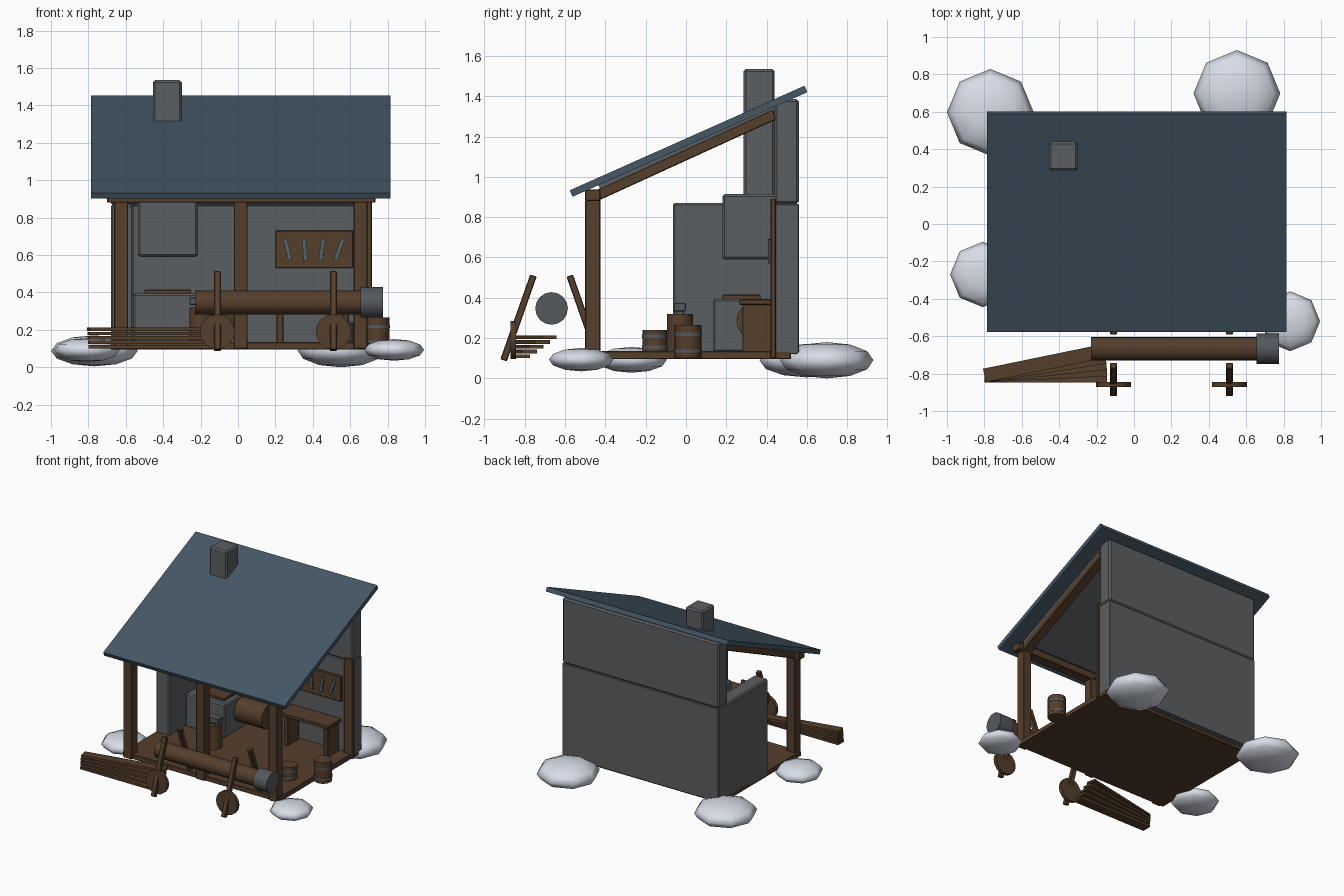
import bpy, math
from mathutils import Vector, Matrix

if "Cube" in bpy.data.objects:
    bpy.data.objects.remove(bpy.data.objects["Cube"])


def lin(c):
    c /= 255
    return c / 12.92 if c <= 0.04045 else ((c + 0.055) / 1.055) ** 2.4


def mat(name, r, g, b):
    m = bpy.data.materials.new(name)
    m.diffuse_color = (lin(r), lin(g), lin(b), 1)
    m.use_nodes = True
    m.node_tree.nodes["Principled BSDF"].inputs["Base Color"].default_value = m.diffuse_color
    return m


STONE = mat("grey stone", 91, 94, 97)
ROOF = mat("slate blue", 69, 87, 101)
WOOD = mat("brown wood", 85, 62, 43)
IRON = mat("dark iron", 84, 88, 93)
STEEL = mat("tool steel", 88, 98, 106)
SNOW = mat("snow white", 222, 228, 239)


def finish(name, m, bevel=0, smooth=False):
    ob = bpy.context.object
    ob.name = name
    ob.data.materials.append(m)
    if bevel:
        mod = ob.modifiers.new("edge", "BEVEL")
        mod.width = bevel
        mod.segments = 1
    if smooth:
        bpy.ops.object.shade_smooth_by_angle(angle=math.radians(50))
    return ob


def box(name, x, y, z, m, bevel=0.004):
    """Box from (min, max) pairs."""
    bpy.ops.mesh.primitive_cube_add(size=1)
    ob = bpy.context.object
    size = Vector((x[1] - x[0], y[1] - y[0], z[1] - z[0]))
    mid = Vector((x[0] + x[1], y[0] + y[1], z[0] + z[1])) / 2
    ob.data.transform(Matrix.Diagonal(size).to_4x4())
    ob.location = mid
    return finish(name, m, bevel)


def slab(name, x, start, end, thick, m, bevel=0.004):
    """Slab whose side centre line runs from start to end in the yz plane."""
    dy, dz = end[0] - start[0], end[1] - start[1]
    length = math.hypot(dy, dz)
    ob = box(name, x, (-length / 2, length / 2), (-thick / 2, thick / 2), m, bevel)
    ob.location = (sum(x) / 2, (start[0] + end[0]) / 2, (start[1] + end[1]) / 2)
    ob.rotation_euler.x = math.atan2(dz, dy)
    return ob


def cyl(name, loc, r, length, m, axis="z", sides=16):
    rot = {"z": (0, 0, 0), "x": (0, math.pi / 2, 0), "y": (math.pi / 2, 0, 0)}[axis]
    bpy.ops.mesh.primitive_cylinder_add(vertices=sides, radius=r, depth=length,
                                        location=loc, rotation=rot)
    return finish(name, m, 0, True)


def barrel(name, x, y, z0, z1, r):
    """Staved tub with iron hoops."""
    h = z1 - z0
    cyl(name, (x, y, z0 + h / 2), r, h, WOOD)
    for f in (0.22, 0.72):
        cyl(name + "_hoop", (x, y, z0 + h * f), r + 0.003, 0.016, IRON)


# Floor and stone walls
box("floor", (-0.68, 0.70), (-0.48, 0.52), (0.095, 0.135), WOOD)
box("back_wall_lower", (-0.68, 0.70), (0.44, 0.56), (0.12, 0.865), STONE)
box("back_wall_upper", (-0.68, 0.70), (0.44, 0.56), (0.865, 1.385), STONE, 0.012)
box("left_wall", (-0.68, -0.56), (-0.065, 0.50), (0.10, 0.87), STONE, 0.01)

# Roof with its lining, beam, rafters and posts
slab("roof", (-0.785, 0.815), (-0.57, 0.917), (0.595, 1.436), 0.035, ROOF, 0)
slab("roof_lining", (-0.67, 0.69), (-0.43, 0.95), (0.46, 1.347), 0.02, STONE, 0)
box("front_beam", (-0.70, 0.735), (-0.50, -0.425), (0.88, 0.937), WOOD)
for x in (-0.625, 0.655):
    slab("rafter", (x - 0.037, x + 0.037), (-0.44, 0.908), (0.44, 1.31), 0.052, WOOD)
for x in (-0.625, 0.015, 0.655):
    box("front_post", (x - 0.037, x + 0.037), (-0.50, -0.425), (0.10, 0.885), WOOD)
box("back_post", (0.64, 0.716), (0.42, 0.446), (0.10, 0.89), WOOD)

# Forge hearth, hood and chimney
box("hearth", (-0.56, -0.21), (0.135, 0.45), (0.13, 0.395), STONE, 0.01)
box("hearth_board", (-0.50, -0.25), (0.18, 0.37), (0.39, 0.415), WOOD)
box("hood", (-0.535, -0.215), (0.18, 0.45), (0.59, 0.915), STONE, 0.012)
box("chimney", (-0.455, -0.30), (0.285, 0.44), (0.90, 1.535), STONE, 0.012)
cyl("bellows_drum", (-0.09, 0.345, 0.285), 0.095, 0.24, WOOD, "x")

# Workbench
box("bench_top", (0.17, 0.61), (0.265, 0.435), (0.365, 0.392), WOOD)
for x in (0.225, 0.575):
    box("bench_leg", (x - 0.018, x + 0.018), (0.28, 0.425), (0.13, 0.37), WOOD)

# Tool rack with hanging tools
box("tool_rack", (0.20, 0.615), (0.42, 0.445), (0.53, 0.73), WOOD)
for i, tilt in enumerate((-14, -5, 8, 20)):
    x = 0.265 + i * 0.092
    tool = box("tool", (x - 0.011, x + 0.011), (0.408, 0.424), (0.57, 0.69), STEEL, 0)
    tool.rotation_euler.y = math.radians(tilt)

# Anvil on a stump, tubs
cyl("stump", (-0.195, -0.03, 0.225), 0.065, 0.19, WOOD)
box("anvil_foot", (-0.225, -0.165), (-0.05, -0.01), (0.315, 0.34), IRON)
box("anvil_top", (-0.26, -0.13), (-0.06, 0.0), (0.333, 0.375), IRON)
barrel("tub", 0.56, -0.155, 0.13, 0.24, 0.06)
barrel("bucket", 0.743, 0.01, 0.10, 0.265, 0.066)

# Log with an iron collar, its leaning stakes and discs
cyl("log", (0.215, -0.667, 0.347), 0.064, 0.89, WOOD, "x")
cyl("log_collar", (0.715, -0.667, 0.347), 0.081, 0.12, IRON, "x")
for x in (-0.11, 0.51):
    w = (x - 0.018, x + 0.018)
    slab("outer_stake", w, (-0.905, 0.09), (-0.757, 0.51), 0.034, WOOD)
    slab("inner_stake", w, (-0.577, 0.51), (-0.43, 0.09), 0.034, WOOD)
    cyl("disc", (x, -0.858, 0.19), 0.094, 0.027, WOOD, "y")

# Fanned stack of planks, pivoting at the left end
for i in range(5):
    ob = box("plank", (0, 0.655), (-0.037, 0.037), (-0.009, 0.009), WOOD, 0)
    ob.data.transform(Matrix.Translation((0.3275, 0, 0)))
    ob.location = (-0.80, -0.81, 0.11 + i * 0.0235)
    ob.rotation_euler.z = math.radians(i * 2.9)

# Snow mounds
for x, y, z, r, h in ((-0.768, 0.597, 0.088, 0.232, 0.083), (0.55, 0.698, 0.09, 0.232, 0.09),
                      (-0.808, -0.27, 0.092, 0.175, 0.064), (0.835, -0.52, 0.093, 0.16, 0.058)):
    bpy.ops.mesh.primitive_uv_sphere_add(segments=8, ring_count=6, location=(x, y, z))
    bpy.context.object.data.transform(Matrix.Diagonal((r, r, h, 1)))
    ob = finish("snow_mound", SNOW)
    bpy.ops.object.shade_smooth()
